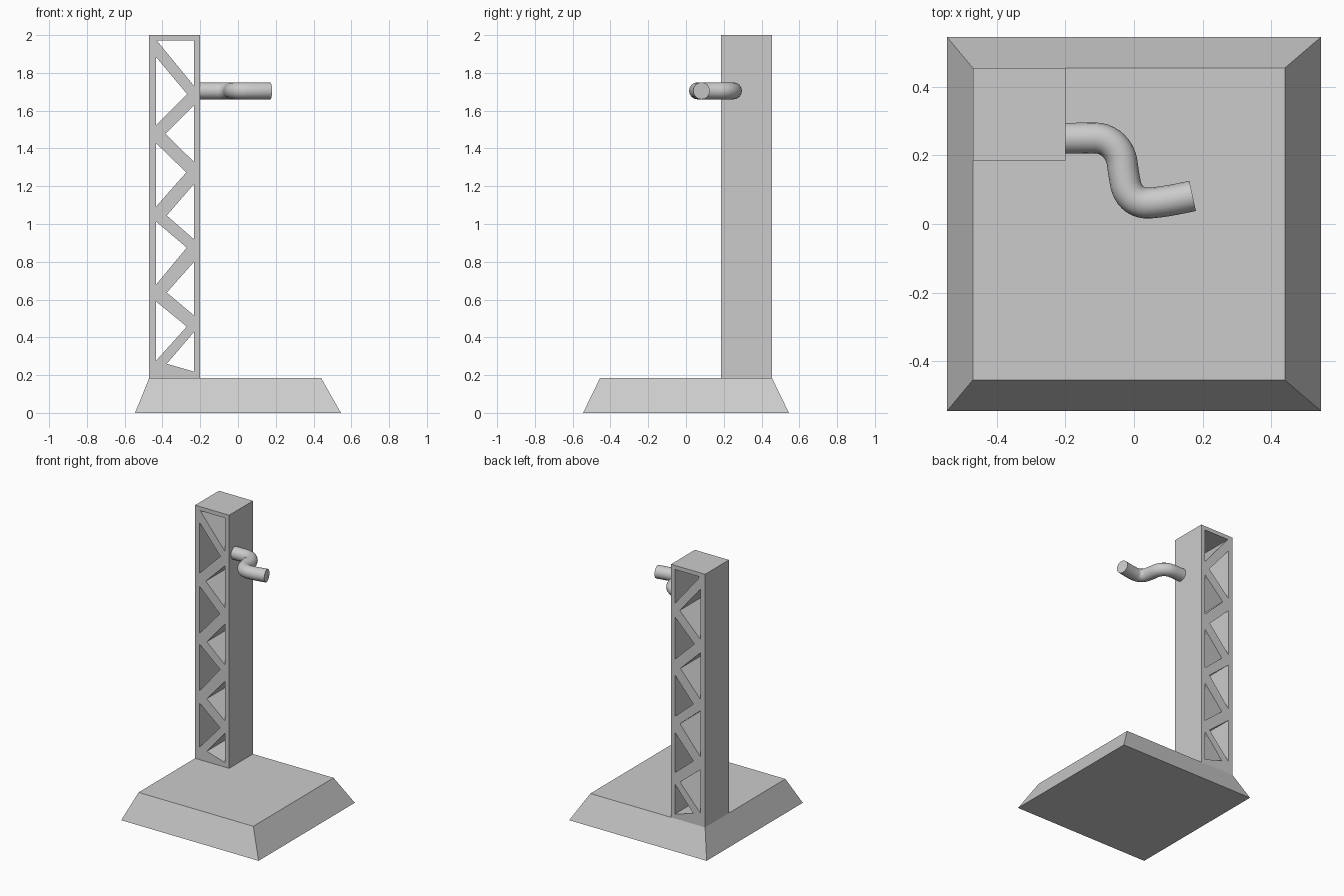
import bpy, bmesh
from math import radians

if "Cube" in bpy.data.objects:
    bpy.data.objects.remove(bpy.data.objects["Cube"])


def mesh_from_curve(obj, smooth_angle=None):
    """Turn a curve object into a clean mesh with the wanted shading."""
    bpy.ops.object.select_all(action='DESELECT')
    obj.select_set(True)
    bpy.context.view_layer.objects.active = obj
    bpy.ops.object.convert(target='MESH')
    obj = bpy.context.object
    bm = bmesh.new()
    bm.from_mesh(obj.data)
    bmesh.ops.remove_doubles(bm, verts=bm.verts, dist=1e-5)
    bmesh.ops.recalc_face_normals(bm, faces=bm.faces)
    bm.to_mesh(obj.data)
    bm.free()
    if smooth_angle is None:
        bpy.ops.object.shade_flat()
    else:
        bpy.ops.object.shade_smooth_by_angle(angle=smooth_angle)
    return obj


def new_curve(name, dims):
    curve = bpy.data.curves.new(name, 'CURVE')
    curve.dimensions = dims
    obj = bpy.data.objects.new(name, curve)
    bpy.context.collection.objects.link(obj)
    return obj, curve


# Base: block tapered towards a slightly off-centre top
BASE_H = 0.185
bm = bmesh.new()
rings = []
for x0, x1, y0, y1, z in ((-.545, .545, -.545, .545, 0),
                          (-.47, .44, -.455, .455, BASE_H)):
    rings.append([bm.verts.new(p) for p in
                  ((x0, y0, z), (x1, y0, z), (x1, y1, z), (x0, y1, z))])
low, top = rings
bm.faces.new(low[::-1])
bm.faces.new(top)
for i in range(4):
    j = (i + 1) % 4
    bm.faces.new((low[i], low[j], top[j], top[i]))
mesh = bpy.data.meshes.new("base")
bm.to_mesh(mesh)
bm.free()
bpy.context.collection.objects.link(bpy.data.objects.new("base", mesh))

# Truss column: front profile with triangular openings, extruded in depth
L, R = -.433, -.232
loops = [[(-.47, BASE_H), (-.2, BASE_H), (-.2, 2), (-.47, 2)],
         [(-.43, 1.971), (R, 1.971), (R, 1.73)]]
# each opening: side edge x, upper z, lower z, tip x, tip z
for side, hi, lo, tx, tz in ((L, 1.883, 1.523, -.269, 1.687),
                             (R, 1.629, 1.328, -.385, 1.478),
                             (L, 1.427, 1.093, -.274, 1.273),
                             (R, 1.213, .918, -.377, 1.045),
                             (L, 1.012, .68, -.271, .875),
                             (R, .801, .515, -.377, .637),
                             (L, .589, .277, -.271, .457),
                             (R, .43, .218, -.377, .26)):
    loops.append([(side, hi), (tx, tz), (side, lo)])
column, curve = new_curve("truss_column", '2D')
curve.fill_mode = 'BOTH'
curve.extrude = 0.135
for pts in loops:
    s = curve.splines.new('POLY')
    s.points.add(len(pts) - 1)
    for p, (x, z) in zip(s.points, pts):
        p.co = (x, z, 0, 1)
    s.use_cyclic_u = True
column.rotation_euler.x = radians(90)
column.location.y = 0.32
mesh_from_curve(column)

# Bent arm: round pipe along an S-shaped path; (point, left handle, right handle)
arm, curve = new_curve("bent_arm", '3D')
curve.bevel_depth = 0.045
curve.bevel_resolution = 6
curve.resolution_u = 10
curve.use_fill_caps = True
path = (((-.205, .25), (-.22, .25), (-.17, .25)),
        ((-.115, .251), (-.14, .251), (-.07, .251)),
        ((-.034, .175), (-.038, .215), (-.032, .16)),
        ((-.027, .13), (-.03, .145), (-.022, .085)),
        ((.045, .061), (.005, .058), (.085, .064)),
        ((.171, .082), (.13, .073), (.2, .087)))
s = curve.splines.new('BEZIER')
s.bezier_points.add(len(path) - 1)
for p, (co, hl, hr) in zip(s.bezier_points, path):
    p.handle_left_type = p.handle_right_type = 'FREE'
    p.co, p.handle_left, p.handle_right = [(*v, 1.705) for v in (co, hl, hr)]
mesh_from_curve(arm, radians(40))
